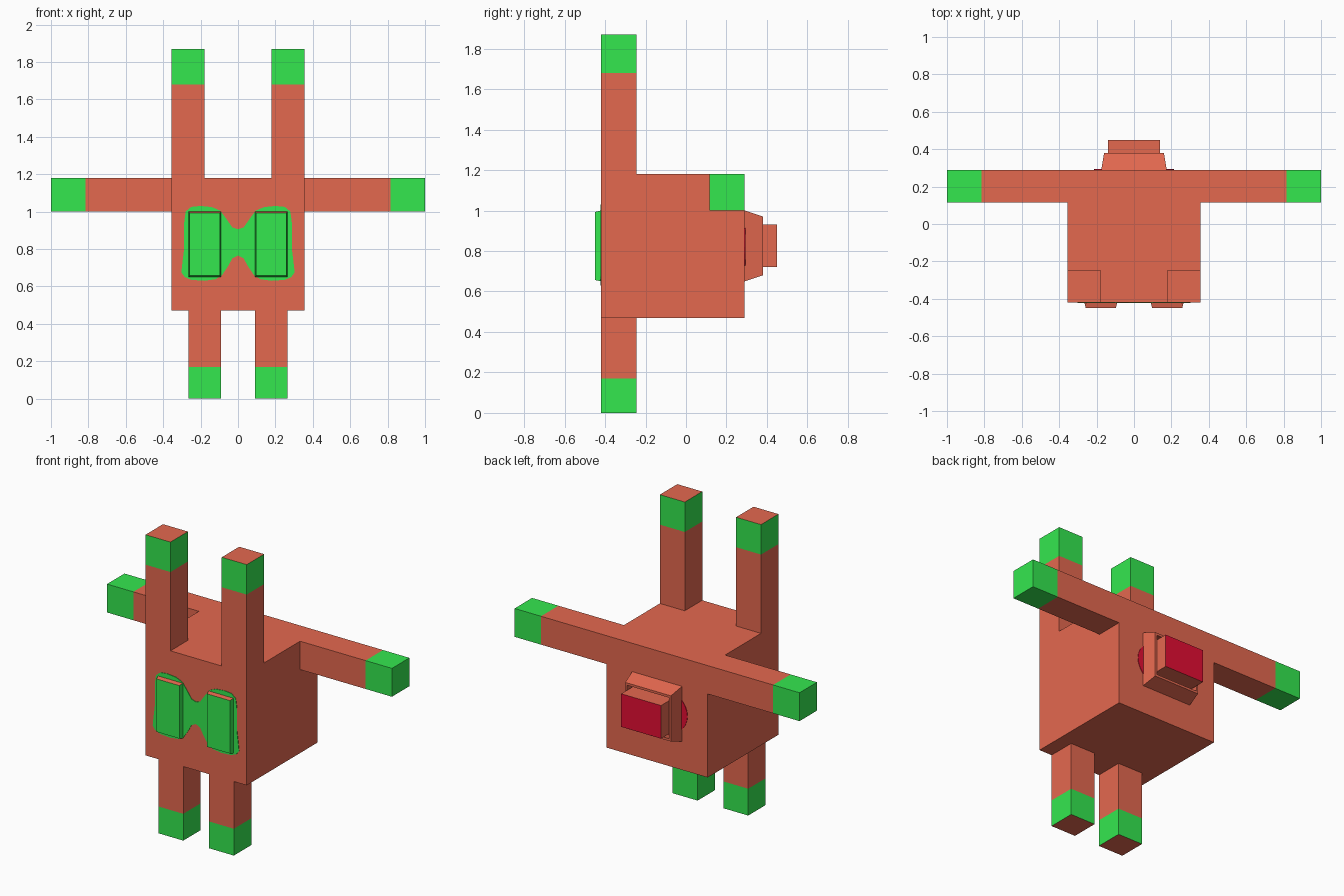
import bpy, bmesh, math
from mathutils import Vector

if "Cube" in bpy.data.objects:
    bpy.data.objects.remove(bpy.data.objects["Cube"])


def material(name, rgb):
    lin = [(c / 255 / 12.92) if c < 11 else ((c / 255 + 0.055) / 1.055) ** 2.4 for c in rgb]
    m = bpy.data.materials.new(name)
    m.diffuse_color = (*lin, 1)
    m.use_nodes = True
    m.node_tree.nodes["Principled BSDF"].inputs["Base Color"].default_value = m.diffuse_color
    return m


BRICK = material("brick red", (228, 104, 79))
GREEN = material("bright green", (52, 231, 79))
RED = material("crimson", (228, 13, 51))


def finish(name, bm, mats):
    bmesh.ops.recalc_face_normals(bm, faces=bm.faces[:])
    me = bpy.data.meshes.new(name)
    bm.to_mesh(me)
    bm.free()
    for m in mats:
        me.materials.append(m)
    ob = bpy.data.objects.new(name, me)
    bpy.context.collection.objects.link(ob)
    return ob


def box(x, y, z):
    """Box from (min, max) ranges."""
    bm = bmesh.new()
    bmesh.ops.create_cube(bm, size=1)
    for v in bm.verts:
        v.co = [(r[0] + r[1]) / 2 + c * (r[1] - r[0]) for r, c in zip((x, y, z), v.co)]
    return bm


def limb(name, x, y, z, axis, cut, side, end_green):
    """Box limb whose sides turn green beyond a cut along one axis."""
    bm = box(sorted(x), y, z)
    n = Vector((0, 0, 0))
    n[axis] = side
    p = Vector((0, 0, 0))
    p[axis] = cut
    bmesh.ops.bisect_plane(bm, geom=bm.verts[:] + bm.edges[:] + bm.faces[:], plane_co=p, plane_no=n)
    bm.normal_update()
    for f in bm.faces:
        beyond = (f.calc_center_median()[axis] - cut) * side > 0
        cap = abs(f.normal[axis]) > 0.5
        f.material_index = int(beyond and (end_green or not cap))
    finish(name, bm, (BRICK, GREEN))


def plate(name, points, y0, y1, mat):
    """Thin plate: an x-z outline extruded along y."""
    bm = bmesh.new()
    f = bm.faces.new([bm.verts.new((px, y0, pz)) for px, pz in points])
    r = bmesh.ops.extrude_face_region(bm, geom=[f])
    for v in r["geom"]:
        if isinstance(v, bmesh.types.BMVert):
            v.co.y = y1
    finish(name, bm, (mat,))


# Body
finish("body", box((-0.355, 0.355), (-0.42, 0.29), (0.47, 1.18)), (BRICK,))

# Legs, ears, arms and raised eye blocks, mirrored
for s, side in ((-1, "left"), (1, "right")):
    limb(side + "_leg", (s * 0.09, s * 0.265), (-0.42, -0.245), (0, 0.47), 2, 0.17, -1, False)
    limb(side + "_ear", (s * 0.18, s * 0.355), (-0.42, -0.245), (1.18, 1.87), 2, 1.68, 1, False)
    limb(side + "_arm", (s * 0.355, s * 1.0), (0.115, 0.29), (1.0, 1.18), 0, s * 0.815, s, True)

    bm = box(sorted((s * 0.09, s * 0.265)), (-0.45, -0.42), (0.65, 1.0))
    for v in bm.verts:
        if v.co.y < -0.43:
            v.co.x += 0.007 * (1 if v.co.x < s * 0.1775 else -1)
            v.co.z += 0.007 * (1 if v.co.z < 0.8 else -1)
    bm.normal_update()
    for f in bm.faces:
        f.material_index = 0 if f.normal.z > 0.5 else 1
    finish(side + "_eye_block", bm, (BRICK, GREEN))

# Painted goggle patch around the eyes
half = [(0.0, 0.905), (0.03, 0.915), (0.065, 0.965), (0.095, 1.005), (0.14, 1.024),
        (0.2, 1.03), (0.25, 1.025), (0.28, 1.0), (0.288, 0.94), (0.288, 0.8),
        (0.298, 0.72), (0.303, 0.675), (0.285, 0.65), (0.25, 0.635), (0.18, 0.63),
        (0.12, 0.638), (0.085, 0.66), (0.055, 0.705), (0.03, 0.75), (0.0, 0.765)]
plate("goggle_patch", half + [(-x, z) for x, z in half[-2:0:-1]], -0.418, -0.423, GREEN)

# Red oval painted on the back
oval = [(0.215 * math.cos(t), 0.82 + 0.16 * math.sin(t))
        for t in (i * math.tau / 32 for i in range(32))]
plate("back_oval", oval, 0.288, 0.293, RED)

# Tapered hollow frame around the nozzle
bm = bmesh.new()
rings = [(0.175, 0.175, 0.29), (0.16, 0.145, 0.38), (0.148, 0.13, 0.38), (0.16, 0.157, 0.29)]
loops = [[bm.verts.new((a * hx, y, 0.825 + b * hz))
          for a, b in ((-1, -1), (1, -1), (1, 1), (-1, 1))] for hx, hz, y in rings]
for k in range(4):
    p, q = loops[k], loops[(k + 1) % 4]
    for i in range(4):
        j = (i + 1) % 4
        bm.faces.new((p[i], p[j], q[j], q[i]))
finish("nozzle_frame", bm, (BRICK,))

# Nozzle box with a red end
bm = box((-0.14, 0.14), (0.29, 0.45), (0.72, 0.93))
bm.normal_update()
for f in bm.faces:
    f.material_index = int(f.normal.y > 0.5)
finish("nozzle", bm, (BRICK, RED))
